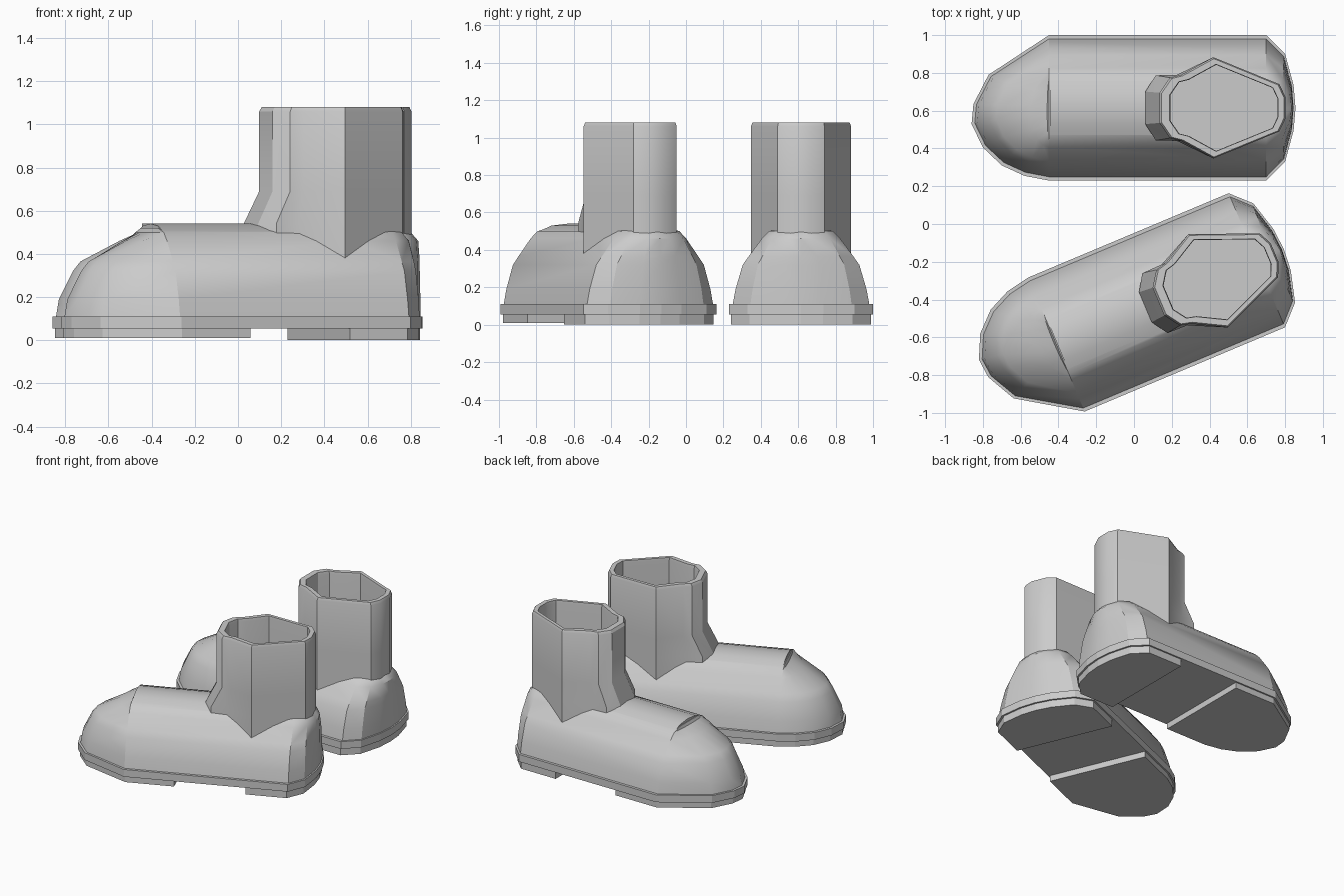
import bpy, bmesh, math
from mathutils import Matrix, Vector

if "Cube" in bpy.data.objects:
    bpy.data.objects.remove(bpy.data.objects["Cube"])

# sole outline of one boot, toe at -x, centred across y
OUTLINE = [(-.86, -.085), (-.85, .02), (-.77, .175), (-.45, .385), (.70, .385), (.80, .285),
           (.845, .12), (.855, 0), (.845, -.12), (.80, -.285), (.70, -.385), (-.45, -.385),
           (-.58, -.36), (-.70, -.305), (-.80, -.21)]
# shaft outline: front panel, side corners, rounded back
FRONT = [(.19, .16), (.135, .08), (.135, -.08), (.19, -.16)]
REST = [(.25, -.175), (.42, -.268), (.77, -.125), (.803, -.055), (.803, .055), (.77, .125), (.42, .268), (.25, .175)]


def loft(name, rings, mat, closed=False):
    """Skin between equal-length rings; cap the ends, or join last ring to first."""
    bm = bmesh.new()
    loops = [[bm.verts.new(mat @ Vector(p)) for p in r] for r in rings]
    n = len(loops[0])
    pairs = list(zip(loops, loops[1:])) + ([(loops[-1], loops[0])] if closed else [])
    for a, b in pairs:
        for i in range(n):
            j = (i + 1) % n
            bm.faces.new((a[i], a[j], b[j], b[i]))
    if not closed:
        bm.faces.new(loops[0])
        bm.faces.new(loops[-1])
    bmesh.ops.recalc_face_normals(bm, faces=bm.faces)
    me = bpy.data.meshes.new(name)
    bm.to_mesh(me)
    bm.free()
    ob = bpy.data.objects.new(name, me)
    bpy.context.collection.objects.link(ob)
    return ob


def activate(ob):
    bpy.ops.object.select_all(action='DESELECT')
    ob.select_set(True)
    bpy.context.view_layer.objects.active = ob


def smooth(ob):
    activate(ob)
    bpy.ops.object.shade_smooth_by_angle(angle=math.radians(30))


def slab(name, pts, z0, z1, mat):
    return loft(name, [[(x, y, z) for x, y in pts] for z in (z0, z1)], mat)


def inset(pts, s):
    return [(x * s, y * (1 - (1 - s) * 2)) for x, y in pts]


def foot_ring(z, toe, half, heel):
    kt, kh = (toe + .45) / -.41, (heel - .70) / .155
    out = []
    for x, y in OUTLINE:
        if x < -.45:
            x = -.45 + (x + .45) * kt
        elif x > .70:
            x = .70 + (x - .70) * kh
        out.append((x, y * half / .385, z))
    return out


def shaft_ring(z, shift=0, s=1.0):
    pts = [(x - shift, y * (1 + shift)) for x, y in FRONT] + [(x - shift * .3 if x < .3 else x, y) for x, y in REST]
    return [(.52 + (x - .52) * s, y * s, z) for x, y in pts]


def boot(side, mat):
    # welt and the two tread pads
    slab(side + "_welt", OUTLINE, .055, .11, mat)
    base = inset(OUTLINE, .985)
    split = base.index(max(base[:5]))
    toe_pts = [p for p in base if p[0] < -.1]
    k = max(range(len(toe_pts)), key=lambda i: toe_pts[i][1]) + 1
    w = base[4][1]
    slab(side + "_toe_tread", toe_pts[:k] + [(-.1, w), (-.1, -w)] + toe_pts[k:], .01, .06, mat)
    slab(side + "_heel_tread", [(.4, w)] + [p for p in base if p[0] > .4] + [(.4, -w)], 0, .06, mat)

    # domed foot, hollowed under the shaft
    foot = loft(side + "_foot", [foot_ring(*r) for r in (
        (.10, -.845, .367, .845), (.19, -.83, .35, .845), (.32, -.765, .312, .842), (.365, -.73, .28, .842),
        (.46, -.55, .21, .835), (.50, -.46, .17, .80), (.52, -.45, .10, .77))], mat)
    cutter = loft("cutter", [shaft_ring(z, 0, .86) for z in (.11, .7)], mat)
    cutter.hide_render = True
    activate(foot)
    mod = foot.modifiers.new("hollow", 'BOOLEAN')
    mod.operation, mod.object, mod.solver = 'DIFFERENCE', cutter, 'EXACT'
    bpy.ops.object.modifier_apply(modifier=mod.name)
    bpy.data.objects.remove(cutter)
    smooth(foot)

    # arched tongue strip over the instep
    arc = [(-.17, .45), (-.173, .495), (-.09, .53), (0, .54), (.09, .53), (.173, .495), (.17, .45)]
    smooth(loft(side + "_tongue", [[(x, y, z) for y, z in arc] for x in (-.445, .13)], mat))

    # open shaft with flared front and bevelled rim
    smooth(loft(side + "_shaft", [
        shaft_ring(.37, .075), shaft_ring(.54, .075), shaft_ring(.69), shaft_ring(1.06),
        shaft_ring(1.08, 0, .97), shaft_ring(1.08, 0, .86), shaft_ring(1.06, 0, .85),
        shaft_ring(.37, 0, .85)], mat, closed=True))


boot("left", Matrix.Translation((0, .615, 0)))
# second boot is mirrored and turned outward
boot("right", Matrix.Translation((.12, -.415, 0)) @ Matrix.Rotation(math.radians(22.8), 4, 'Z')
     @ Matrix.Scale(-1, 4, (0, 1, 0)) @ Matrix.Translation((-.125, 0, 0)))
